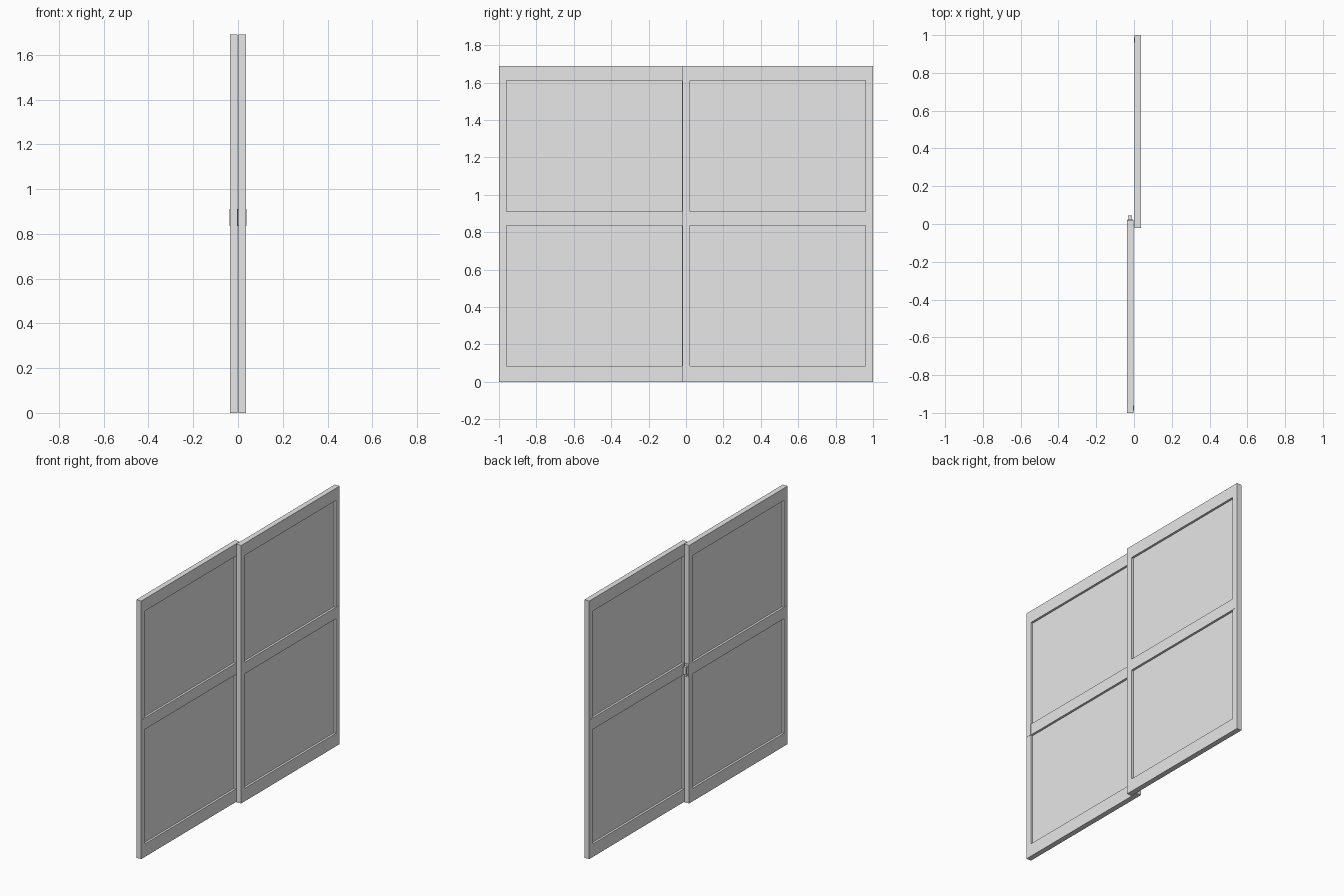
import bpy
import bmesh
from mathutils import Matrix, Vector

cube = bpy.data.objects.get("Cube")
if cube:
    bpy.data.objects.remove(cube, do_unlink=True)

grey = bpy.data.materials.new("light_grey")
grey.use_nodes = True
colour = (0.8, 0.8, 0.8, 1)
grey.diffuse_color = colour
grey.node_tree.nodes["Principled BSDF"].inputs["Base Color"].default_value = colour

INNER, OUTER = 0.0015, 0.0365            # sash faces in x
MID = (INNER + OUTER) / 2
Y_CUTS = (-0.02, 0.021, 0.96, 1.0)       # stile edges
Z_CUTS = (0, 0.085, 0.835, 0.91, 1.61, 1.69)  # rail edges
HALF_TURN = Matrix.Rotation(3.14159265, 4, "Z")


def finish(name, bm, turned):
    if turned:
        bm.transform(HALF_TURN)
    bmesh.ops.recalc_face_normals(bm, faces=bm.faces)
    mesh = bpy.data.meshes.new(name)
    bm.to_mesh(mesh)
    bm.free()
    mesh.materials.append(grey)
    obj = bpy.data.objects.new(name, mesh)
    bpy.context.collection.objects.link(obj)
    return obj


def box(name, low, high, turned=False):
    low, high = Vector(low), Vector(high)
    bm = bmesh.new()
    bmesh.ops.create_cube(bm, size=1)
    bmesh.ops.scale(bm, vec=high - low, verts=bm.verts)
    bmesh.ops.translate(bm, vec=(low + high) / 2, verts=bm.verts)
    return finish(name, bm, turned)


def sash_frame(name, turned):
    # A grid of cells without the two pane openings, pushed out to thickness
    bm = bmesh.new()
    grid = [[bm.verts.new((INNER, y, z)) for z in Z_CUTS] for y in Y_CUTS]
    for i in range(len(Y_CUTS) - 1):
        for j in range(len(Z_CUTS) - 1):
            if i == 1 and j in (1, 3):
                continue
            bm.faces.new((grid[i][j], grid[i + 1][j],
                          grid[i + 1][j + 1], grid[i][j + 1]))
    pushed = bmesh.ops.extrude_face_region(bm, geom=bm.faces[:])["geom"]
    moved = [v for v in pushed if isinstance(v, bmesh.types.BMVert)]
    bmesh.ops.translate(bm, vec=(OUTER - INNER, 0, 0), verts=moved)
    # Extrusion keeps the starting faces, which close the other side
    return finish(name, bm, turned)


for side, turned in (("back", False), ("front", True)):
    sash_frame(side + "_sash_frame", turned)

    # Panes set in the middle of the frame
    for level, j in (("lower", 1), ("upper", 3)):
        box(f"{side}_{level}_pane",
            (MID - 0.003, Y_CUTS[1], Z_CUTS[j]),
            (MID + 0.003, Y_CUTS[2], Z_CUTS[j + 1]), turned)

    # Thin pull plates on both faces of the end stile
    for label, x in (("inner", INNER), ("outer", OUTER)):
        box(f"{side}_{label}_pull_plate",
            (x - 0.0015, 0.96, 0.835), (x + 0.0015, 0.988, 0.91), turned)

# Latch on the meeting stile: backing plate, two lugs and a hook
box("latch_plate", (-0.034, 0.019, 0.825), (-0.006, 0.024, 0.912))
for label, z in (("lower", 0.835), ("upper", 0.885)):
    box(f"latch_{label}_lug", (-0.028, 0.023, z), (-0.012, 0.037, z + 0.014))
box("latch_hook", (-0.031, 0.035, 0.85), (-0.01, 0.045, 0.899))
